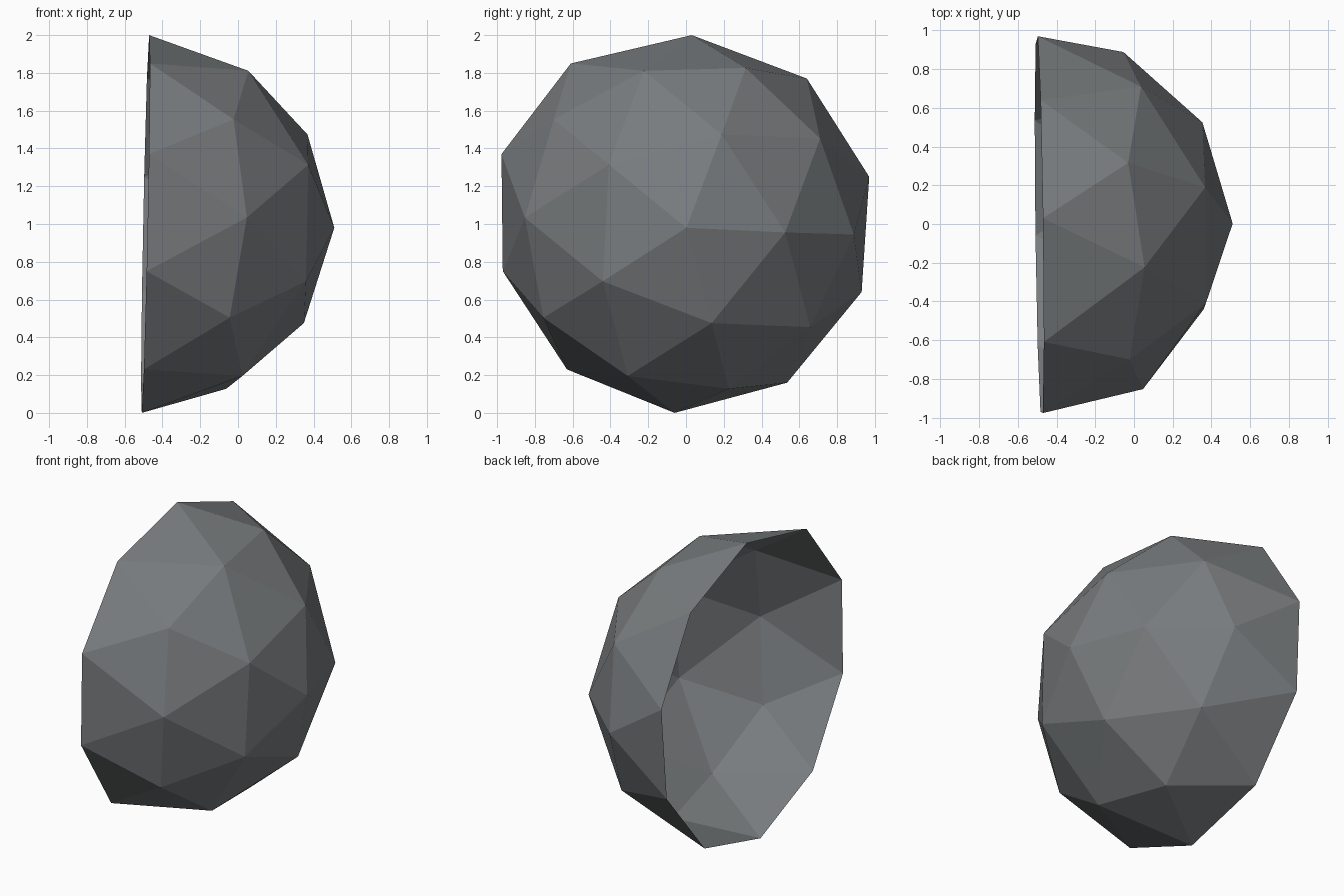
import bpy, bmesh, math
from mathutils import Matrix, Vector

cube = bpy.data.objects.get("Cube")
if cube:
    bpy.data.objects.remove(cube, do_unlink=True)

# Material
grey = bpy.data.materials.new("slate_grey")
grey.use_nodes = True
colour = (0.19, 0.202, 0.21, 1.0)
grey.diffuse_color = colour
grey.node_tree.nodes["Principled BSDF"].inputs["Base Color"].default_value = colour

CENTRE = Vector((-0.49, -0.01, 1.0))
SPIN = math.radians(-3)     # turn of the facets about the dome axis
TILT_Y, TILT_Z = 0.02, 0.012

# Slightly uneven rim, as (y, z), counter-clockwise from +y
RIM = [(0.97, 1.25), (0.64, 1.77), (0.03, 2.0), (-0.61, 1.85), (-0.977, 1.37),
       (-0.97, 0.75), (-0.63, 0.23), (-0.06, 0.0), (0.536, 0.16), (0.93, 0.64)]

# Faceted sphere with its lower half removed, leaving an open dome
bm = bmesh.new()
bmesh.ops.create_icosphere(bm, subdivisions=2, radius=1.0)
bmesh.ops.delete(bm, geom=[v for v in bm.verts if v.co.z < -0.05], context='VERTS')

# Line up the first ring of facets, then lay the dome axis along +x
ring = next(v for v in bm.verts if 0.8 < v.co.z < 0.95)
turn = Matrix.Rotation(SPIN - math.atan2(ring.co.y, ring.co.x), 4, 'Z')
lay = Matrix(((0, 0, 1, 0), (1, 0, 0, 0), (0, 1, 0, 0), (0, 0, 0, 1)))
rim_verts = [v for v in bm.verts if abs(v.co.z) < 0.05]
bm.transform(lay @ turn)

# Snap the rim to its uneven outline
for v in rim_verts:
    angle = math.atan2(v.co.z, v.co.y) - math.radians(15)
    y, z = RIM[round(angle / math.radians(36)) % 10]
    v.co = (0, y - CENTRE.y, z - CENTRE.z)

bm.transform(Matrix.Translation(CENTRE) @ Matrix.Rotation(TILT_Z, 4, 'Z')
             @ Matrix.Rotation(TILT_Y, 4, 'Y'))

mesh = bpy.data.meshes.new("faceted_dome")
bm.to_mesh(mesh)
bm.free()
mesh.materials.append(grey)
dome = bpy.data.objects.new("faceted_dome", mesh)
bpy.context.collection.objects.link(dome)
